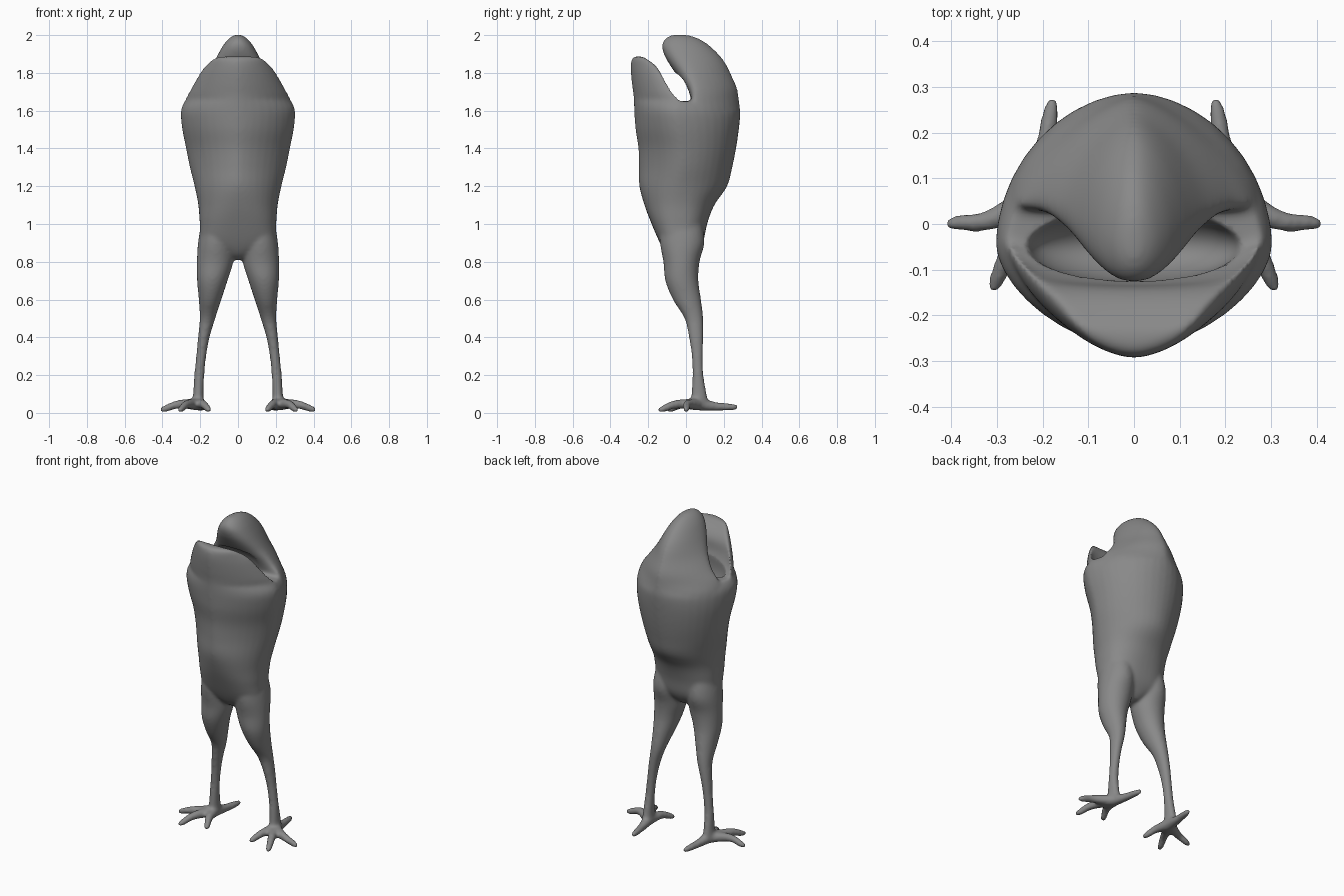
import bpy, bmesh, math
from mathutils import Vector, Matrix

if "Cube" in bpy.data.objects:
    bpy.data.objects.remove(bpy.data.objects["Cube"])

SIDES = 40
bm = bmesh.new()


def smooth_rows(rows, steps=4):
    """Catmull-Rom interpolation of rows of numbers."""
    pts = [Vector(r) for r in rows]
    out = []
    for i in range(len(pts) - 1):
        a, b, c, d = pts[max(i - 1, 0)], pts[i], pts[i + 1], pts[min(i + 2, len(pts) - 1)]
        for s in range(steps):
            t = s / steps
            out.append(0.5 * (2 * b + (c - a) * t + (2 * a - 5 * b + 4 * c - d) * t * t
                              + (3 * b - a - 3 * c + d) * t ** 3))
    return out + [pts[-1]]


def skin(rings):
    """Bridge closed rings of points and cap both ends."""
    loops = [[bm.verts.new(p) for p in ring] for ring in rings]
    n = len(loops[0])
    faces = [bm.faces.new((a[i], a[(i + 1) % n], b[(i + 1) % n], b[i]))
             for a, b in zip(loops, loops[1:]) for i in range(n)]
    faces += [bm.faces.new(loops[0]), bm.faces.new(loops[-1])]
    bmesh.ops.recalc_face_normals(bm, faces=faces)


def spow(v, e):
    return math.copysign(abs(v) ** e, v)


def stack(rows, front=None, back=None):
    """Rows: z, half width, y of widest point, front y, back y (, front and back roundness)."""
    rings = []
    if front:
        rows = [r + (front, back) for r in rows]
    for z, w, yc, yf, yb, nf, nb in smooth_rows(rows):
        ring = []
        for i in range(SIDES):
            a = 2 * math.pi * i / SIDES
            c, s = math.cos(a), math.sin(a)
            n = nb if s > 0 else nf
            reach = (yb - yc) if s > 0 else (yc - yf)
            ring.append((w * spow(c, 2 / n), yc + reach * spow(s, 2 / n), z))
        rings.append(ring)
    skin(rings)


def tube(points):
    """Tapered round limb through points (x, y, z, radius)."""
    rows = smooth_rows(points, 5)
    rings = []
    for i, r in enumerate(rows):
        d = (rows[min(i + 1, len(rows) - 1)] - rows[max(i - 1, 0)]).xyz.normalized()
        u = d.cross(Vector((0.3, 0.2, 1))).normalized()
        v = d.cross(u)
        rings.append([r.xyz + r.w * (math.cos(k * math.pi / 6) * u + math.sin(k * math.pi / 6) * v)
                      for k in range(12)])
    skin(rings)


# Trunk: square at the hips, keeled at the chest, roof-shaped at the nape
stack([(0.81, .03, -.03, -.06, .02, 2, 2), (0.84, .09, -.03, -.10, .055, 2.2, 2.2),
       (0.90, .19, -.03, -.138, .09, 2.6, 2.4), (1.0, .202, -.03, -.182, .112, 2.5, 2.3),
       (1.1, .21, -.03, -.22, .15, 2.1, 2.1), (1.2, .23, -.03, -.247, .218, 1.75, 1.9),
       (1.3, .255, -.02, -.249, .245, 1.6, 1.9), (1.4, .275, -.02, -.252, .265, 1.6, 1.95),
       (1.5, .295, -.035, -.267, .28, 1.65, 1.95), (1.58, .303, -.045, -.273, .288, 1.68, 1.85),
       (1.62, .297, -.045, -.275, .285, 1.68, 1.7), (1.65, .28, -.04, -.276, .28, 1.68, 1.55)])

# Lower jaw: thick lip sloping back and down to the mouth corners
stack([(1.52, .290, -.04, -.268, .0), (1.60, .300, -.045, -.273, -.02), (1.655, .283, -.03, -.276, -.07),
       (1.69, .266, -.058, -.279, -.11), (1.74, .238, -.092, -.286, -.132), (1.80, .203, -.13, -.292, -.14),
       (1.84, .172, -.162, -.293, -.165), (1.87, .14, -.20, -.288, -.205),
       (1.887, .11, -.225, -.275, -.235)], front=1.65, back=2.0)

# Upper head and snout curling forward over the mouth
stack([(1.45, .25, .02, -.02, .265, 2.4, 1.9), (1.55, .275, .025, .0, .282, 2.4, 1.8),
       (1.60, .28, .03, .01, .285, 2.4, 1.7), (1.66, .258, .04, .025, .28, 2.4, 1.5),
       (1.72, .210, .05, 0, .27, 2.4, 1.48), (1.79, .162, .035, -.05, .24, 2.4, 1.5),
       (1.85, .130, .01, -.09, .21, 2.4, 1.6), (1.90, .105, -.01, -.117, .172, 2.3, 1.7),
       (1.95, .076, -.025, -.127, .118, 2.2, 1.75), (1.985, .045, -.035, -.105, .06, 2, 1.8),
       (2.002, .014, -.035, -.07, 0, 2, 2)])

for side in (-1, 1):
    # Leg: z, inner x, outer x, front y, back y
    leg = [(1.1, .06, .17, -.11, .06), (1.0, .04, .195, -.135, .085), (0.9, .024, .212, -.138, .098),
           (0.8, .025, .218, -.12, .072),
           (0.7, .055, .217, -.11, .066), (0.6, .088, .208, -.07, .08), (0.5, .12, .203, -.008, .092),
           (0.4, .15, .212, .015, .093), (0.3, .168, .222, .03, .09), (0.2, .178, .232, .034, .093),
           (0.1, .182, .238, .028, .11), (0.03, .175, .245, .02, .12)]
    rings = []
    for z, xi, xo, yf, yb in smooth_rows(leg):
        rings.append([(side * ((xi + xo) / 2 + (xo - xi) / 2 * math.cos(t)),
                       (yf + yb) / 2 + (yb - yf) / 2 * math.sin(t), z)
                      for t in (2 * math.pi * i / 24 for i in range(24))])
    skin(rings)
    # Toes: middle and tip of each, spreading from the ankle
    for mid, tip in (((.31, .010, .046), (.412, 0, .014)),
                     ((.268, -.05, .046), (.312, -.148, .012)),
                     ((.185, -.02, .046), (.150, -.10, .012)),
                     ((.195, .16, .034), (.178, .275, .03))):
        tube([(side * .21, .07, .045, .034), (side * mid[0], mid[1], mid[2], .024),
              (side * (.3 * mid[0] + .7 * tip[0]), .3 * mid[1] + .7 * tip[1], .3 * mid[2] + .7 * tip[2], .019),
              (side * tip[0], tip[1], tip[2], .012)])


def make_object(name, source):
    mesh = bpy.data.meshes.new(name)
    source.to_mesh(mesh)
    source.free()
    obj = bpy.data.objects.new(name, mesh)
    bpy.context.collection.objects.link(obj)
    mesh.materials.append(skin_mat)
    return obj


skin_mat = bpy.data.materials.new("grey_skin")
skin_mat.diffuse_color = (0.25, 0.25, 0.25, 1)
skin_mat.use_nodes = True
skin_mat.node_tree.nodes["Principled BSDF"].inputs["Base Color"].default_value = skin_mat.diffuse_color
body = make_object("creature_body", bm)

# Helper that hollows the throat between the jaws
hollow = bmesh.new()
bmesh.ops.create_icosphere(hollow, subdivisions=4, radius=1,
                           matrix=Matrix.Translation((0, -.05, 1.65)) @ Matrix.Diagonal((.235, .083, .15, 1)))
for f in hollow.faces:
    f.smooth = True
throat = make_object("throat_cutter", hollow)
throat.hide_render = True
throat.display_type = 'WIRE'

# Fuse all parts into one continuous skin, then open the throat
fuse = body.modifiers.new("fuse", 'REMESH')
fuse.mode = 'VOXEL'
fuse.voxel_size = 0.0085
fuse.use_smooth_shade = True
cut = body.modifiers.new("open_throat", 'BOOLEAN')
cut.operation = 'DIFFERENCE'
cut.solver = 'EXACT'
cut.object = throat
soften = body.modifiers.new("soften", 'SMOOTH')
soften.factor = 0.5
soften.iterations = 14
